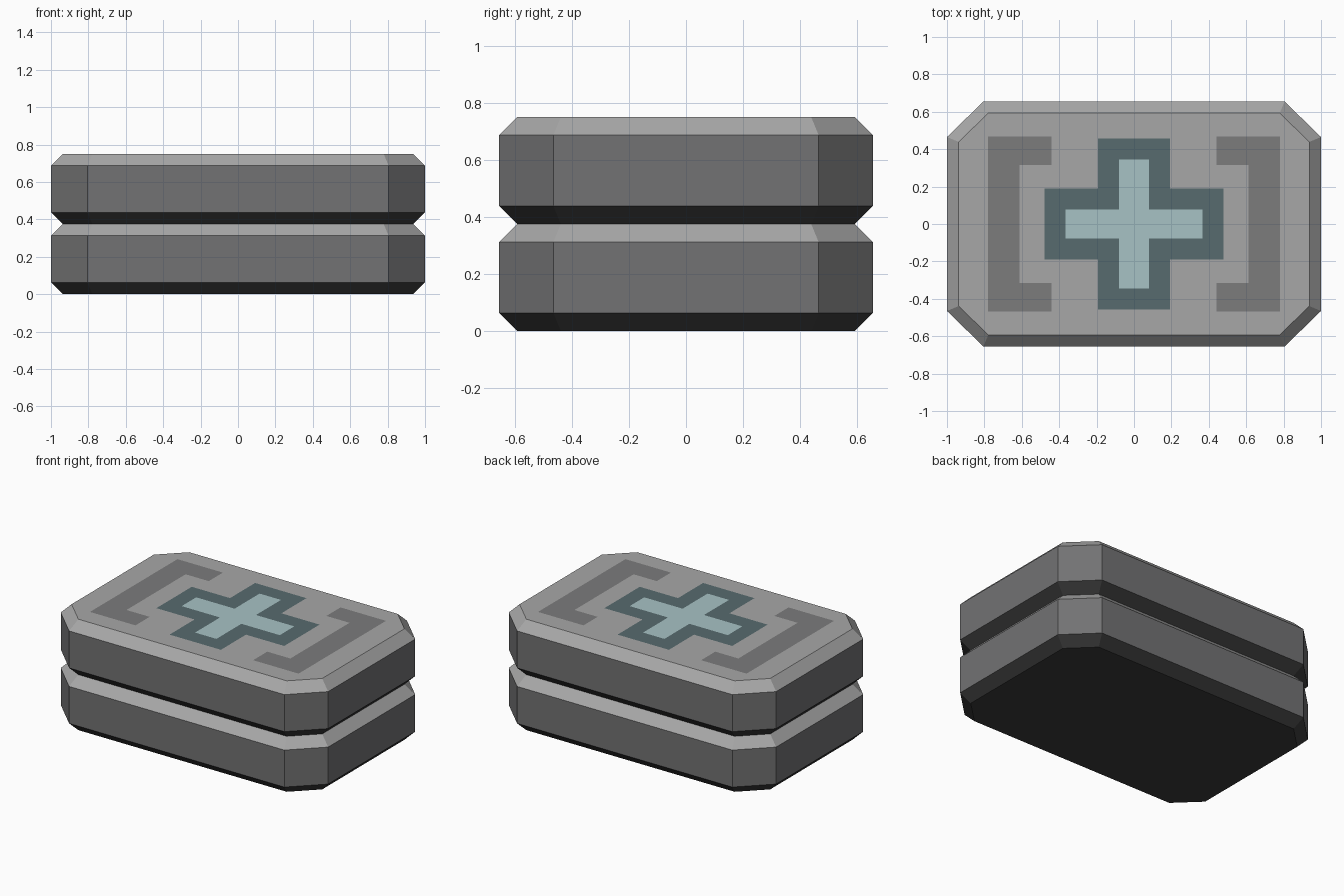
import bpy
import bmesh
from math import tan, pi

if "Cube" in bpy.data.objects:
    bpy.data.objects.remove(bpy.data.objects["Cube"])

HX, HY = 1.0, 0.655        # half size of a slab
CX, CY = 0.195, 0.19       # corner cuts
BEVEL = 0.0625
SLAB_H = 0.375
TOP = 2 * SLAB_H


def material(name, rgb):
    mat = bpy.data.materials.new(name)
    mat.diffuse_color = (*rgb, 1.0)
    mat.use_nodes = True
    mat.node_tree.nodes["Principled BSDF"].inputs["Base Color"].default_value = mat.diffuse_color
    return mat


def finish(name, bm, mats):
    mesh = bpy.data.meshes.new(name)
    bm.normal_update()
    bm.to_mesh(mesh)
    bm.free()
    for mat in mats:
        mesh.materials.append(mat)
    obj = bpy.data.objects.new(name, mesh)
    bpy.context.collection.objects.link(obj)
    return obj


def octagon(inset):
    """Cut-corner rectangle, counter-clockwise, moved inwards by inset."""
    x, y = HX - inset, HY - inset
    k = inset * tan(pi / 8)
    a, b = HX - CX - k, HY - CY - k
    return [(x, -b), (x, b), (a, y), (-a, y), (-x, b), (-x, -b), (-a, -y), (a, -y)]


def slab(name, z0, mats):
    """Bevelled slab; mats colour the underside, the walls and the top."""
    bm = bmesh.new()
    levels = [(BEVEL, 0), (0, BEVEL), (0, SLAB_H - BEVEL), (BEVEL, SLAB_H)]
    rings = [[bm.verts.new((x, y, z0 + z)) for x, y in octagon(i)] for i, z in levels]
    bm.faces.new(rings[0][::-1]).material_index = 0
    bm.faces.new(rings[-1]).material_index = 2
    for level, (lo, hi) in enumerate(zip(rings, rings[1:])):
        for i in range(8):
            j = (i + 1) % 8
            bm.faces.new((lo[i], lo[j], hi[j], hi[i])).material_index = level
    return finish(name, bm, mats)


def inlay(name, outline, z, mat):
    bm = bmesh.new()
    face = bm.faces.new([bm.verts.new((x, y, z)) for x, y in outline])
    face.normal_update()
    if face.normal.z < 0:
        face.normal_flip()
    return finish(name, bm, [mat])


def cross(long_x, long_y, arm_x, arm_y):
    """Plus outline: arm_x is the upright's half width, arm_y the crossbar's."""
    q = [(long_x, arm_y), (arm_x, arm_y), (arm_x, long_y)]
    return (q + [(-x, y) for x, y in q[::-1]]
            + [(-x, -y) for x, y in q] + [(x, -y) for x, y in q[::-1]])


case_mats = [material("underside_black", (0.045, 0.045, 0.045)),
             material("wall_grey", (0.17, 0.17, 0.173)),
             material("top_grey", (0.39, 0.39, 0.39))]
bracket_grey = material("bracket_grey", (0.2, 0.2, 0.203))
dark_teal = material("dark_teal", (0.095, 0.147, 0.157))
pale_teal = material("pale_teal", (0.39, 0.545, 0.56))

# Stacked case halves
slab("lower_case", 0.0, case_mats)
slab("upper_case", SLAB_H, case_mats)

# Flat cross markings on the lid
inlay("cross_border", cross(0.478, 0.457, 0.192, 0.189), TOP + 0.001, dark_teal)
inlay("cross_centre", cross(0.367, 0.345, 0.08, 0.078), TOP + 0.002, pale_teal)

# Mirrored bracket markings
half = [(0.78, 0.467), (0.44, 0.467), (0.44, 0.316), (0.613, 0.316)]
bracket = half + [(x, -y) for x, y in half[::-1]]
for side, s in (("right", 1), ("left", -1)):
    inlay(side + "_bracket", [(s * x, y) for x, y in bracket], TOP + 0.001, bracket_grey)
